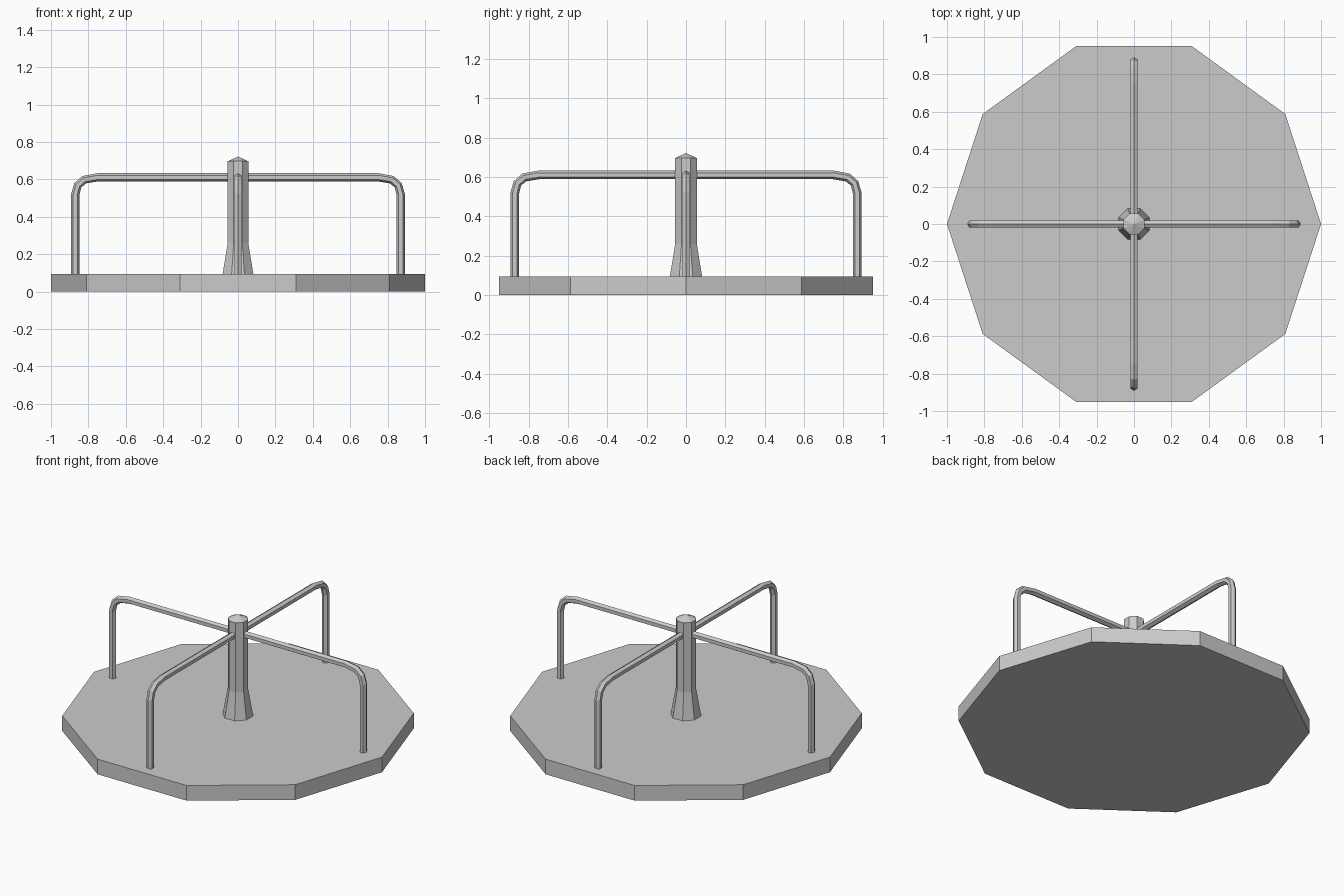
import bpy, bmesh
from math import sin, cos, pi, radians

if "Cube" in bpy.data.objects:
    bpy.data.objects.remove(bpy.data.objects["Cube"])

DECK_TOP = 0.095


def lathe(name, sides, rings, offset=0.0):
    """Stack of regular polygon rings (radius, z); radius 0 makes a tip."""
    bm = bmesh.new()
    loops = []
    for r, z in rings:
        n = sides if r > 0 else 1
        loops.append([bm.verts.new((r * cos(offset + 2 * pi * i / sides),
                                    r * sin(offset + 2 * pi * i / sides), z)) for i in range(n)])
    for a, b in zip(loops, loops[1:]):
        for i in range(sides):
            j = (i + 1) % sides
            bm.faces.new((a[i], a[j], b[0]) if len(b) == 1 else (a[i], a[j], b[j], b[i]))
    bm.faces.new(loops[0][::-1])
    if len(loops[-1]) > 1:
        bm.faces.new(loops[-1])
    mesh = bpy.data.meshes.new(name)
    bm.to_mesh(mesh)
    bm.free()
    obj = bpy.data.objects.new(name, mesh)
    bpy.context.collection.objects.link(obj)
    return obj


def handrail(name, angle):
    """Hexagonal tube bent into a wide arch through the post."""
    half = [(0.87, DECK_TOP - 0.01), (0.87, 0.52), (0.857, 0.568), (0.823, 0.598), (0.75, 0.611)]
    path = half + [(-x, z) for x, z in reversed(half)]
    curve = bpy.data.curves.new(name, 'CURVE')
    curve.dimensions = '3D'
    curve.bevel_depth = 0.022
    curve.bevel_resolution = 1
    curve.use_fill_caps = True
    spline = curve.splines.new('POLY')
    spline.points.add(len(path) - 1)
    for p, (x, z) in zip(spline.points, path):
        p.co = (x, 0, z, 1)
    spline.use_smooth = False
    obj = bpy.data.objects.new(name, curve)
    obj.rotation_euler.z = angle
    bpy.context.collection.objects.link(obj)


# Ten-sided spinning deck
lathe("deck", 10, [(1, 0), (1, DECK_TOP)])

# Eight-sided centre post with flared foot and shallow pointed cap
k = 1 / cos(pi / 8)
lathe("centre_post", 8, [(0.082 * k, DECK_TOP - 0.01), (0.082 * k, DECK_TOP), (0.055 * k, 0.26),
                         (0.055 * k, 0.697), (0, 0.722)], pi / 8)

# Two crossing arched handrails
handrail("handrail_x", 0)
handrail("handrail_y", radians(90))
